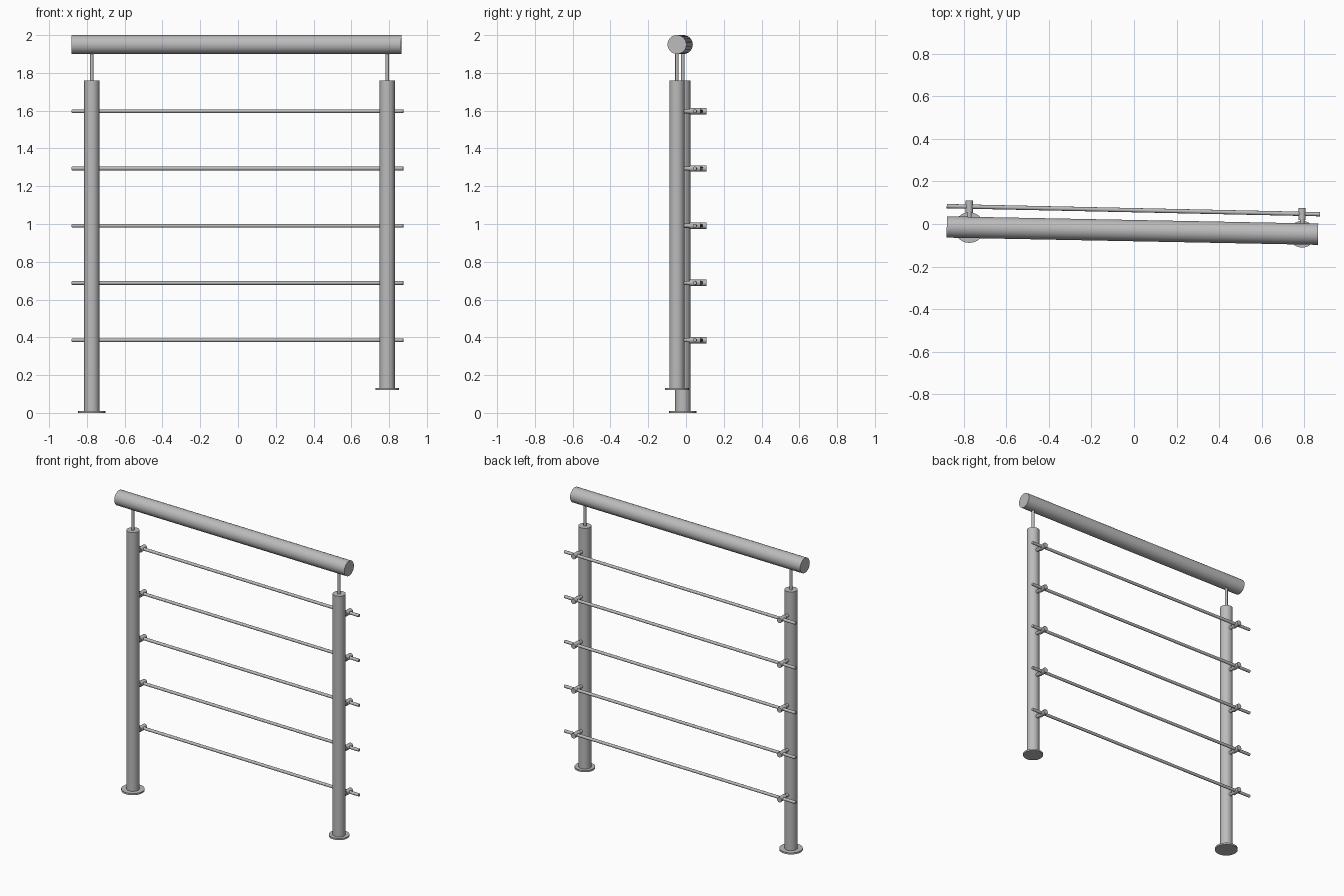
import bpy, math
from mathutils import Vector

if "Cube" in bpy.data.objects:
    bpy.data.objects.remove(bpy.data.objects["Cube"])

steel = bpy.data.materials.new("brushed_steel_grey")
steel.diffuse_color = (0.5, 0.5, 0.5, 1)
steel.use_nodes = True
steel.node_tree.nodes["Principled BSDF"].inputs["Base Color"].default_value = steel.diffuse_color


def rod(name, a, b, r, sides=24):
    """Capped cylinder from point a to point b."""
    a, b = Vector(a), Vector(b)
    d = b - a
    bpy.ops.mesh.primitive_cylinder_add(vertices=sides, radius=r, depth=d.length,
                                        location=(a + b) / 2)
    o = bpy.context.object
    o.rotation_euler = d.to_track_quat('Z', 'Y').to_euler()
    o.name = name
    o.data.materials.append(steel)
    bpy.ops.object.shade_smooth_by_angle(angle=math.radians(35))
    return o


BAR_Z = [0.385 + 0.303 * i for i in range(5)]


def bar_y(x):
    return 0.084 + (x + 0.88) / 1.755 * (0.046 - 0.084)


# Handrail
rod("handrail", (-0.88, -0.014, 1.95), (0.865, -0.048, 1.95), 0.05, 32)

# Posts: x, y, base height, flange radius
for side, x, y, z0, fr in (("left", -0.774, -0.017, 0.0, 0.072),
                           ("right", 0.79, -0.048, 0.122, 0.063)):
    rod(side + "_base_flange", (x, y, z0), (x, y, z0 + 0.011), fr)
    rod(side + "_post", (x, y, z0 + 0.005), (x, y, 1.76), 0.04)
    rod(side + "_handrail_pin", (x, y, 1.75), (x, y, 1.92), 0.009, 16)
    # Bar holders on the back of the post
    yb = bar_y(x)
    for i, z in enumerate(BAR_Z):
        rod(f"{side}_holder_stem_{i}", (x, y + 0.03, z), (x, yb - 0.02, z), 0.011, 16)
        rod(f"{side}_bar_holder_{i}", (x, yb - 0.03, z), (x, yb + 0.028, z), 0.017, 16)

# Thin horizontal infill bars
for i, z in enumerate(BAR_Z):
    rod(f"infill_bar_{i}", (-0.88, bar_y(-0.88), z), (0.875, bar_y(0.875), z), 0.01, 16)
